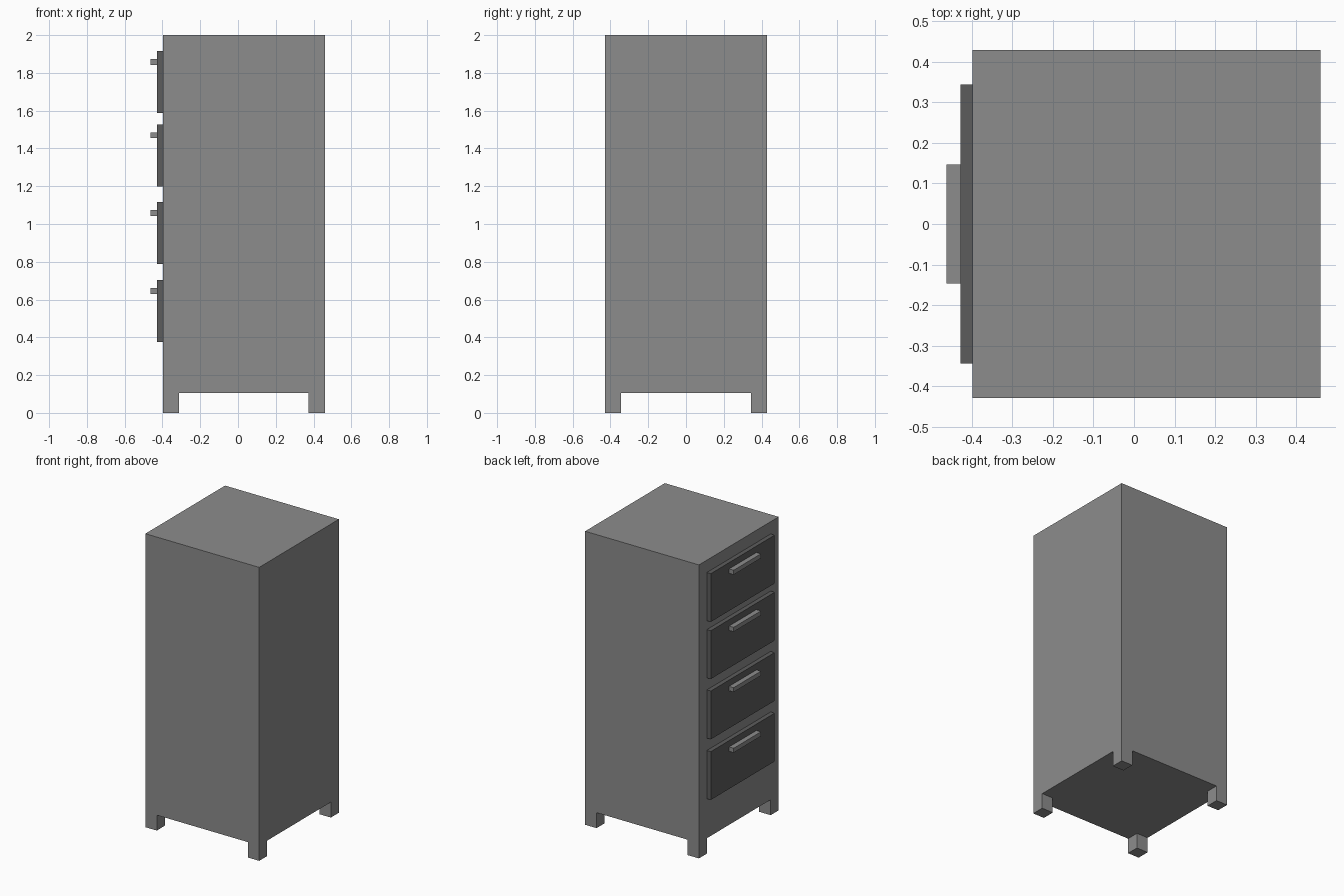
import bpy, bmesh
from mathutils import Vector

if "Cube" in bpy.data.objects:
    bpy.data.objects.remove(bpy.data.objects["Cube"])


def material(name, value):
    m = bpy.data.materials.new(name)
    m.diffuse_color = (value, value, value, 1)
    m.use_nodes = True
    m.node_tree.nodes["Principled BSDF"].inputs["Base Color"].default_value = m.diffuse_color
    return m


GREY = material("mid grey", 0.265)
DARK = material("dark grey", 0.108)


def add_box(bm, lo, hi):
    lo, hi = Vector(lo), Vector(hi)
    for v in bmesh.ops.create_cube(bm, size=1)["verts"]:
        v.co = Vector((lo[i] if v.co[i] < 0 else hi[i]) for i in range(3))


def finish(bm, name, mat):
    bmesh.ops.recalc_face_normals(bm, faces=bm.faces[:])
    mesh = bpy.data.meshes.new(name)
    bm.to_mesh(mesh)
    bm.free()
    mesh.materials.append(mat)
    bpy.context.collection.objects.link(bpy.data.objects.new(name, mesh))


def box(name, lo, hi, mat):
    bm = bmesh.new()
    add_box(bm, lo, hi)
    finish(bm, name, mat)


# Cabinet: a box whose bottom corners are extruded down into feet
X0, X1, Y, Z0, LEG = -0.398, 0.46, 0.429, 0.105, 0.086
bm = bmesh.new()
add_box(bm, (X0, -Y, Z0), (X1, Y, 2))
cuts = [((X0 + LEG, 0, 0), (1, 0, 0)), ((X1 - LEG, 0, 0), (1, 0, 0)),
        ((0, LEG - Y, 0), (0, 1, 0)), ((0, Y - LEG, 0), (0, 1, 0))]
for co, no in cuts:
    bmesh.ops.bisect_plane(bm, geom=bm.verts[:] + bm.edges[:] + bm.faces[:],
                           plane_co=co, plane_no=no)
corners = []
for f in bm.faces:
    c = f.calc_center_median()
    if c.z < Z0 + 0.001 and abs(c.y) > Y - LEG and not X0 + LEG < c.x < X1 - LEG:
        corners.append(f)
new = bmesh.ops.extrude_face_region(bm, geom=corners)["geom"]
for v in new:
    if isinstance(v, bmesh.types.BMVert):
        v.co.z = 0
bmesh.ops.dissolve_limit(bm, angle_limit=0.01, verts=bm.verts[:], edges=bm.edges[:])
finish(bm, "cabinet_body", GREY)

# Four drawer fronts on the -x side, each with a bar handle
for i, z in enumerate((0.374, 0.787, 1.198, 1.587), 1):
    box(f"drawer_front_{i}", (-0.428, -0.344, z), (X0, 0.344, z + 0.329), DARK)
    box(f"drawer_handle_{i}", (-0.462, -0.147, z + 0.256), (-0.428, 0.147, z + 0.286), GREY)
